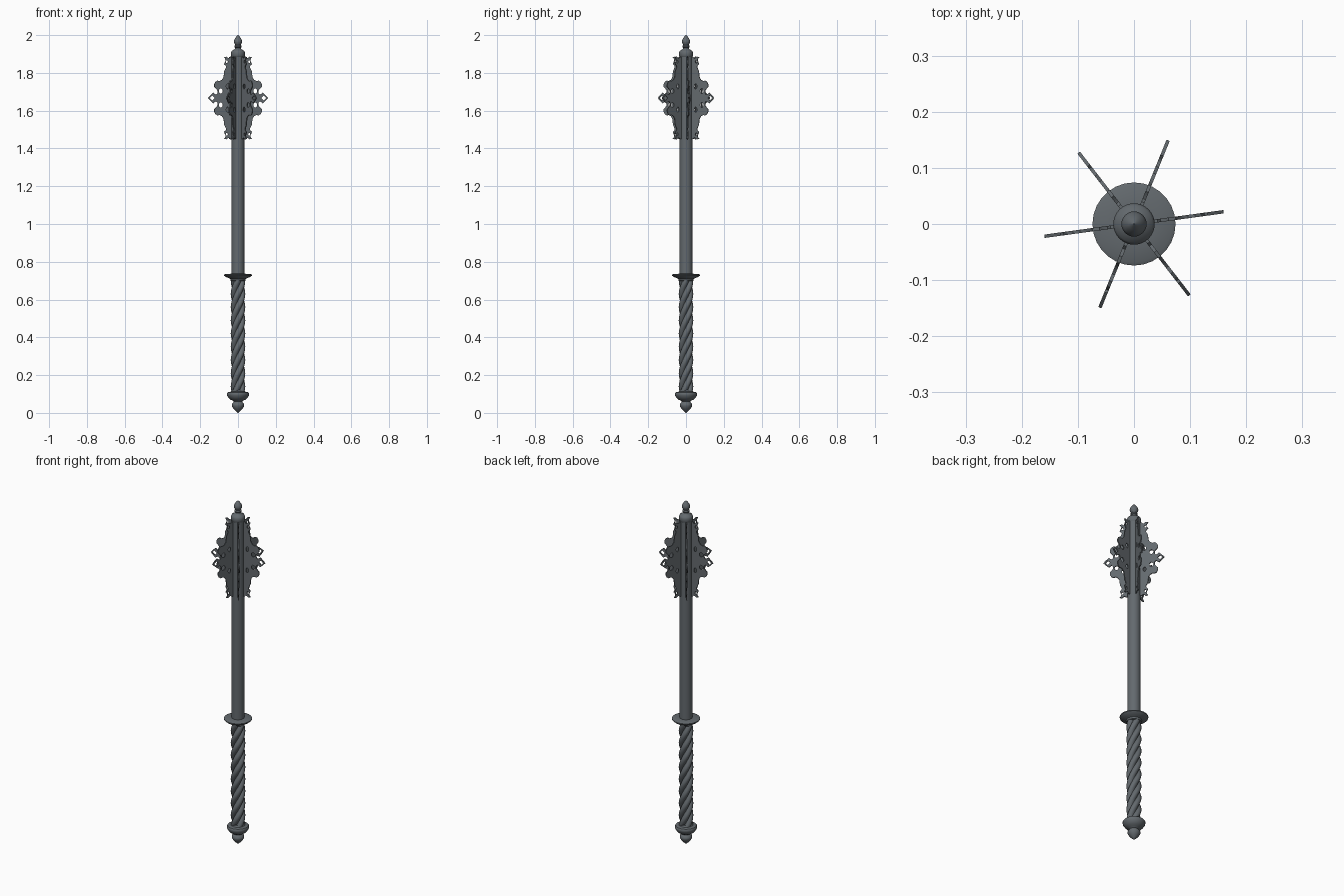
import bpy, bmesh, math
from mathutils import Matrix

if "Cube" in bpy.data.objects:
    bpy.data.objects.remove(bpy.data.objects["Cube"])

steel = bpy.data.materials.new("dark_steel")
steel.diffuse_color = (0.125, 0.142, 0.155, 1)
steel.use_nodes = True
steel.node_tree.nodes["Principled BSDF"].inputs["Base Color"].default_value = steel.diffuse_color


def finish(ob, angle=40):
    ob.data.materials.clear()
    ob.data.materials.append(steel)
    bpy.ops.object.select_all(action='DESELECT')
    ob.select_set(True)
    bpy.context.view_layer.objects.active = ob
    bpy.ops.object.shade_smooth_by_angle(angle=math.radians(angle))


def add_object(name, bm):
    bmesh.ops.recalc_face_normals(bm, faces=bm.faces[:])
    me = bpy.data.meshes.new(name)
    bm.to_mesh(me)
    bm.free()
    ob = bpy.data.objects.new(name, me)
    bpy.context.collection.objects.link(ob)
    finish(ob)
    return ob


def skin(name, rings):
    """Bridge closed rings of points and cap both ends."""
    bm = bmesh.new()
    vs = [[bm.verts.new(p) for p in ring] for ring in rings]
    n = len(vs[0])
    for a, b in zip(vs, vs[1:]):
        for i in range(n):
            j = (i + 1) % n
            bm.faces.new((a[i], a[j], b[j], b[i]))
    bm.faces.new(vs[0])
    bm.faces.new(vs[-1])
    return add_object(name, bm)


def lathe(name, profile, n=28):
    return skin(name, [[(r * math.cos(2 * math.pi * i / n), r * math.sin(2 * math.pi * i / n), z)
                        for i in range(n)] for r, z in profile])


# pommel with ring
lathe("pommel", [(0.001, 0), (0.012, 0.009), (0.025, 0.022), (0.033, 0.037), (0.033, 0.046),
                 (0.027, 0.054), (0.022, 0.06), (0.03, 0.066), (0.042, 0.071), (0.05, 0.08),
                 (0.058, 0.092), (0.059, 0.103), (0.055, 0.109), (0.038, 0.112), (0.034, 0.12)])

# twisted grip: four strands winding around the axis
N, ROWS = 40, 110
rings = []
for k in range(ROWS + 1):
    z = 0.112 + (0.71 - 0.112) * k / ROWS
    ring = []
    for i in range(N):
        phi = 2 * math.pi * i / N
        r = 0.025 + 0.0135 * abs(math.cos(2 * phi)) ** 0.8
        a = phi + 2 * math.pi * z / 0.28
        ring.append((r * math.cos(a), r * math.sin(a), z))
    rings.append(ring)
skin("twisted_grip", rings)

# guard disc
lathe("guard", [(0.03, 0.698), (0.039, 0.70), (0.041, 0.71), (0.05, 0.714), (0.066, 0.72),
                (0.074, 0.727), (0.074, 0.732), (0.068, 0.735), (0.034, 0.737)], 28)

# shaft
lathe("shaft", [(0.034, 0.73), (0.034, 1.89)], 28)

# cap and finial
lathe("finial", [(0.034, 1.885), (0.037, 1.89), (0.037, 1.908), (0.033, 1.917), (0.022, 1.923),
                 (0.016, 1.928), (0.015, 1.933), (0.019, 1.937), (0.019, 1.942), (0.014, 1.947),
                 (0.015, 1.95), (0.021, 1.959), (0.0225, 1.967), (0.019, 1.978), (0.01, 1.991),
                 (0.001, 2.0)], 24)

# flange outline: upper half (radius, offset from middle), mirrored below
half = [(0.161, 0), (0.148, 0.014), (0.132, 0.028), (0.125, 0.022), (0.116, 0.017), (0.109, 0.026),
        (0.11, 0.04), (0.118, 0.05), (0.127, 0.06), (0.127, 0.072), (0.12, 0.086), (0.11, 0.092),
        (0.097, 0.09), (0.086, 0.096), (0.078, 0.108), (0.075, 0.125), (0.074, 0.142),
        (0.067, 0.155), (0.063, 0.165), (0.067, 0.173), (0.075, 0.18), (0.07, 0.19),
        (0.066, 0.2), (0.069, 0.209), (0.075, 0.216), (0.062, 0.219), (0.055, 0.213),
        (0.048, 0.21), (0.042, 0.217), (0.02, 0.217)]
outline = half + [(r, -d) for r, d in reversed(half[1:])]


def oval(r, d, a, b, n=10):
    return [(r + a * math.cos(2 * math.pi * i / n), d + b * math.sin(2 * math.pi * i / n))
            for i in range(n)]


holes = [oval(0.138, 0, 0.013, 0.013, 4)]
for s in (1, -1):
    holes += [oval(0.092, 0.037 * s, 0.011, 0.013), oval(0.056, 0.062 * s, 0.008, 0.014),
              oval(0.06, 0.192 * s, 0.006, 0.008)]

curve = bpy.data.curves.new("flange_outline", 'CURVE')
curve.dimensions = '2D'
curve.fill_mode = 'BOTH'
curve.extrude = 0.003
for pts in [outline] + holes:
    sp = curve.splines.new('POLY')
    sp.points.add(len(pts) - 1)
    for p, (x, y) in zip(sp.points, pts):
        p.co = (x, y, 0, 1)
    sp.use_cyclic_u = True
src = bpy.data.objects.new("flange_source", curve)
bpy.context.collection.objects.link(src)
bpy.context.view_layer.update()
mesh = bpy.data.meshes.new_from_object(src.evaluated_get(bpy.context.evaluated_depsgraph_get()))
bpy.data.objects.remove(src)
mesh.transform(Matrix.Rotation(math.pi / 2, 4, 'X'))

# six flanges around the head
for k in range(6):
    fl = bpy.data.objects.new("flange_%d" % (k + 1), mesh.copy())
    fl.data.transform(Matrix.Translation((0, 0, 1.667)) @
                      Matrix.Rotation(math.radians(7.8 + 60 * k), 4, 'Z'))
    bpy.context.collection.objects.link(fl)
    finish(fl, 30)
